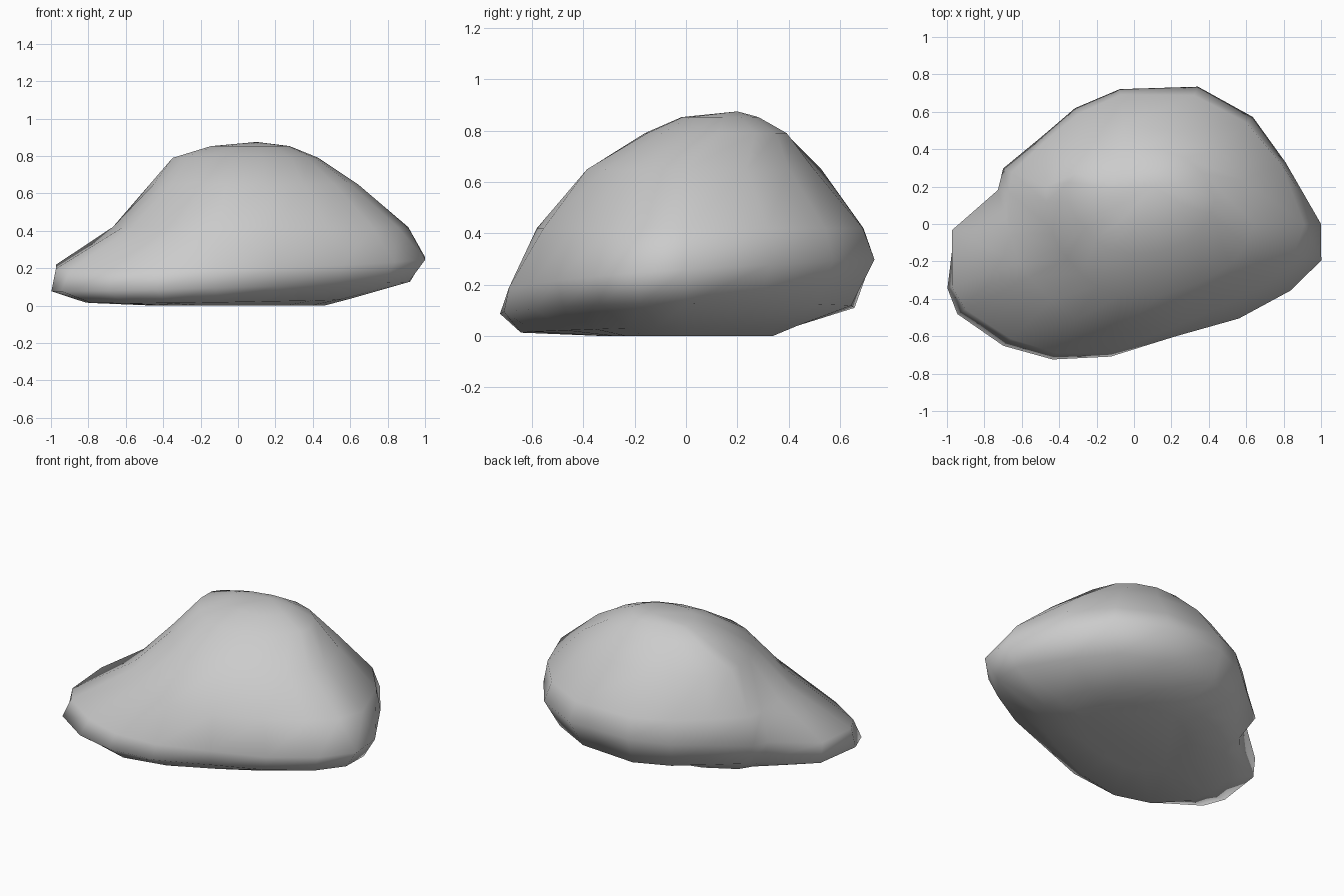
import bpy, bmesh
from math import radians, cos, sin

# Directions of the rock's ridges, seen from above
angles = [0, 22, 42, 65, 96, 117, 137, 157, 166, 182, 199, 207, 223, 239, 260, 290, 318, 337, 349]

# Contour radii in percent of a unit, from the underside to the crown
under = [58, 54, 52, 48, 41, 44, 50, 59, 61, 77, 86, 88, 84, 75, 60, 50, 53, 58, 60]
base = [92, 79, 76, 71, 66, 62, 60, 66, 70, 96, 105.5, 106, 95.5, 84.5, 72, 62.5, 71, 85, 93]
belly = [100, 87.5, 85.5, 81, 72.5, 69.5, 68, 76, 75, 97.5, 103, 101, 90, 80.5, 70, 64, 75.5, 91, 102]
waist = [91, 85, 81, 76, 69.5, 66, 65, 71, 69, 67, 65, 63, 60, 59, 59, 59, 65, 78, 87]
shoulder = [64, 63, 60, 55, 53, 50.5, 52, 51, 48.5, 45, 42, 40, 39, 39, 39, 41, 47, 56, 61]
crown = [40, 37, 33, 29, 26, 26, 31, 37, 39, 38, 35, 33, 32, 31, 29.5, 30, 34, 37, 39]

# (contour, scale, centre x, centre y, height, tilt along x, tilt along y)
levels = [
    (belly, 0.46, 0, 0, 0.0, 0, 0),
    (under, 1, 0, 0, 0.03, 0.01, 0.02),
    (base, 1, 0, 0, 0.105, 0.025, 0.01),
    (belly, 1, 0, 0, 0.24, 0.02, 0.07),
    (waist, 1, 0, 0, 0.42, 0, 0),
    (shoulder, 1, 0, 0, 0.65, 0, 0),
    (crown, 1, 0.03, 0.13, 0.79, 0, 0),
    (crown, 0.54, 0.06, 0.14, 0.853, 0, 0),
]

# Loft the contours into one closed boulder
bm = bmesh.new()
rings = []
for contour, s, cx, cy, z, tx, ty in levels:
    ring = []
    for a, r in zip(angles, contour):
        x = cx + s * r / 100 * cos(radians(a))
        y = cy + s * r / 100 * sin(radians(a))
        ring.append(bm.verts.new((x, y, z + tx * x + ty * y)))
    rings.append(ring)
n = len(angles)
for lo, hi in zip(rings, rings[1:]):
    for i in range(n):
        j = (i + 1) % n
        bm.faces.new((lo[i], lo[j], hi[j], hi[i]))

# Close the flat underside and the peak
bm.faces.new(rings[0][::-1])
peak = bm.verts.new((0.1, 0.2, 0.875))
for i in range(n):
    bm.faces.new((rings[-1][i], rings[-1][(i + 1) % n], peak))
bmesh.ops.recalc_face_normals(bm, faces=bm.faces)
for f in bm.faces:
    f.smooth = True

mesh = bpy.data.meshes.new("boulder")
bm.to_mesh(mesh)
bm.free()
bpy.context.collection.objects.link(bpy.data.objects.new("boulder", mesh))
